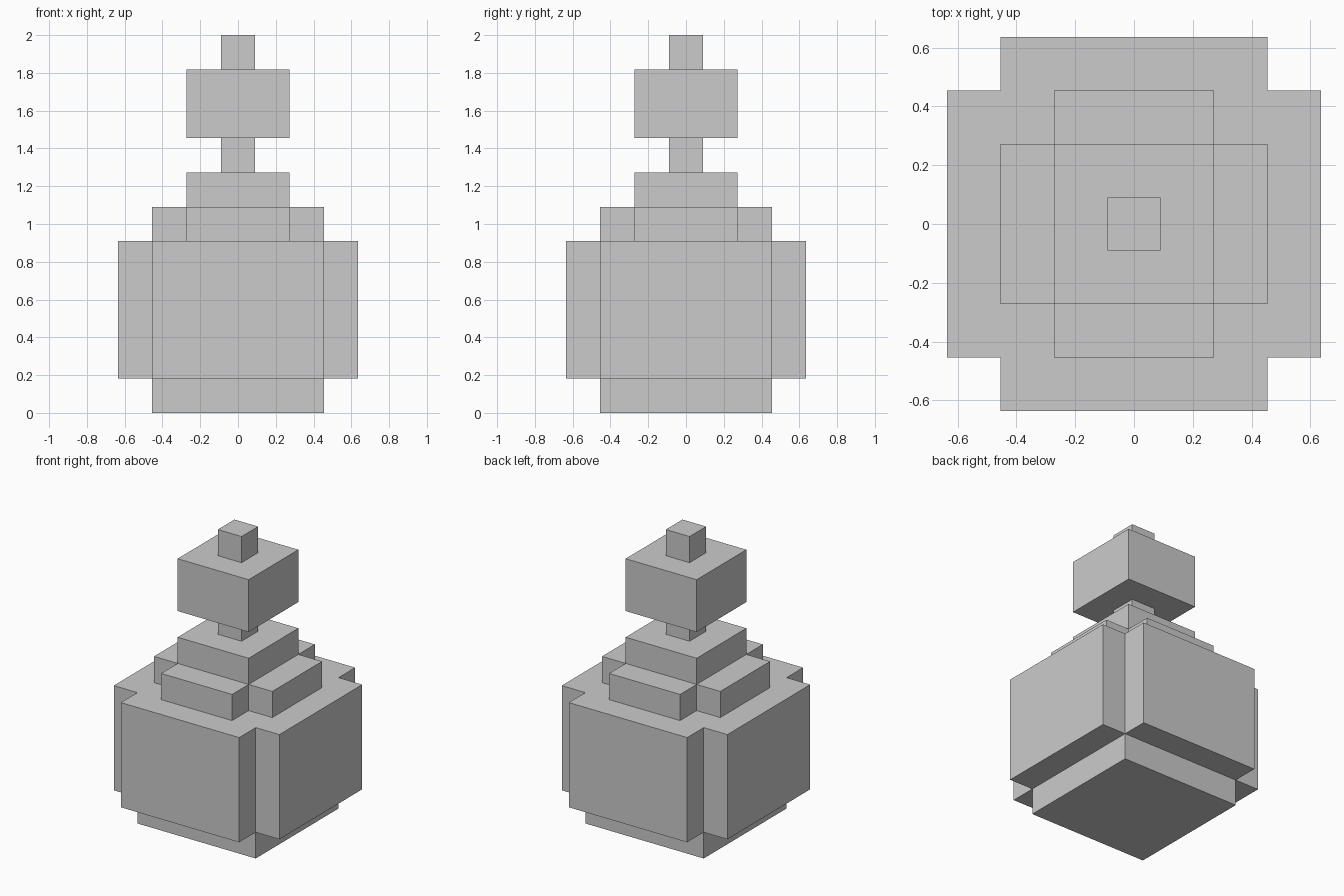
import bpy
import bmesh

if "Cube" in bpy.data.objects:
    bpy.data.objects.remove(bpy.data.objects["Cube"])

U = 2 / 11  # the model is built on an 11-unit-high block grid


def prism(name, outline, z0, z1):
    """Extrude a flat outline (in block units) from z0 to z1."""
    bm = bmesh.new()
    base = bm.faces.new([bm.verts.new((x * U, y * U, z0 * U)) for x, y in outline])
    top = bmesh.ops.extrude_face_region(bm, geom=[base])["geom"]
    verts = [v for v in top if isinstance(v, bmesh.types.BMVert)]
    bmesh.ops.translate(bm, verts=verts, vec=(0, 0, (z1 - z0) * U))
    bmesh.ops.recalc_face_normals(bm, faces=bm.faces)
    mesh = bpy.data.meshes.new(name)
    bm.to_mesh(mesh)
    bm.free()
    obj = bpy.data.objects.new(name, mesh)
    bpy.context.collection.objects.link(obj)
    return obj


def square(width):
    h = width / 2
    return [(-h, -h), (h, -h), (h, h), (-h, h)]


def cross(length, width):
    """Square with its corners notched out: one arm turned four times."""
    a, b = length / 2, width / 2
    points = []
    x0, y0 = 1, 0
    for _ in range(4):
        for x, y in ((a, -b), (a, b), (b, b)):
            points.append((x * x0 - y * y0, x * y0 + y * x0))
        x0, y0 = -y0, x0
    return points


# Bottle, from the foot up
prism("bottle_base", square(5), 0, 1)
prism("bottle_body", cross(7, 5), 1, 5)
prism("bottle_shoulder", cross(5, 3), 5, 6)
prism("bottle_collar", square(3), 6, 7)

# Stopper
prism("stopper_neck", square(1), 7, 8)
prism("stopper_block", square(3), 8, 10)
prism("stopper_tip", square(1), 10, 11)
